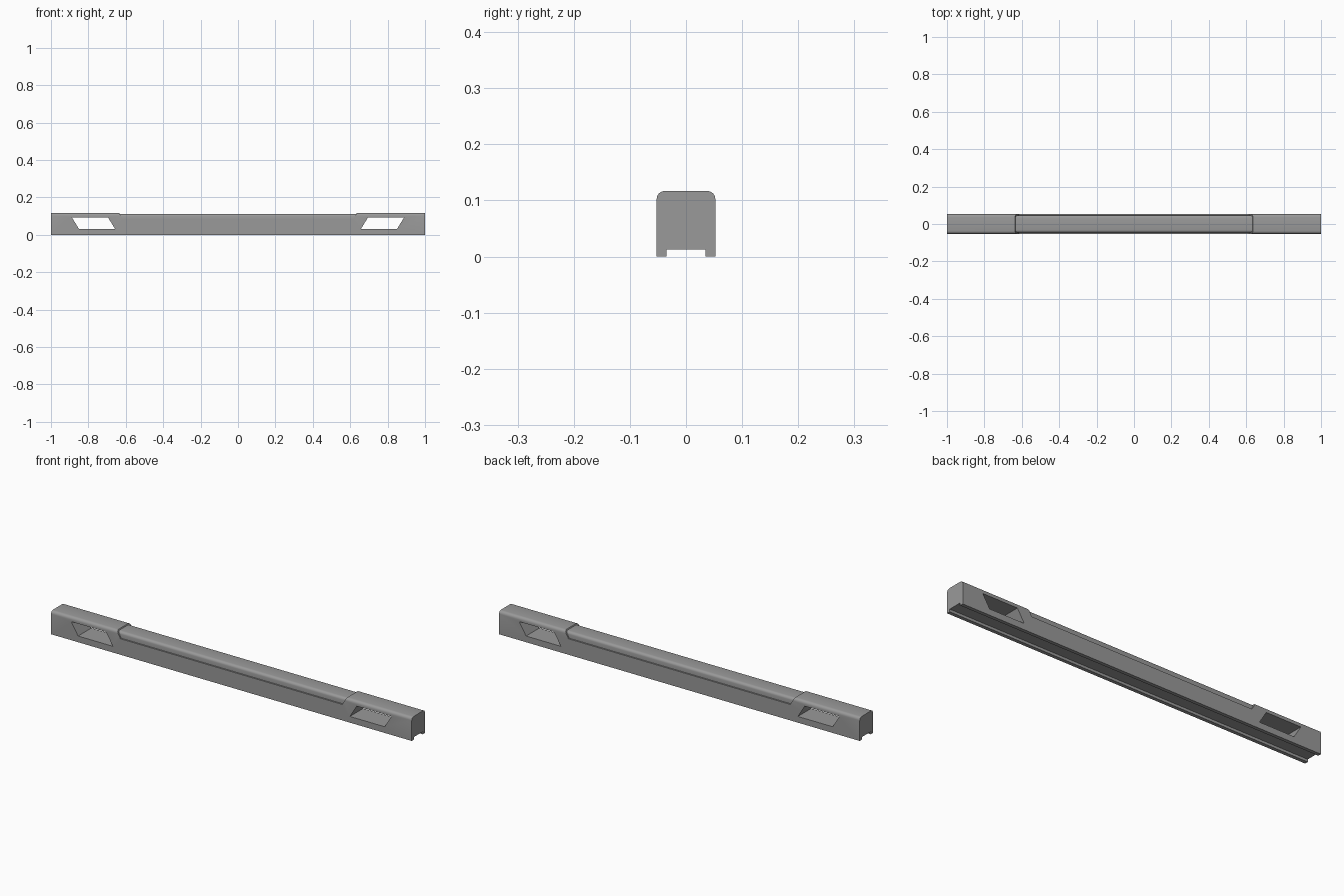
import bpy, bmesh, math

if "Cube" in bpy.data.objects:
    bpy.data.objects.remove(bpy.data.objects["Cube"])

HALF_W = 0.0525
TOP = 0.117


def prism(name, pts, lo, hi, axis):
    """Extrude a 2D profile: axis 'X' takes (y, z) points, axis 'Y' takes (x, z) points."""
    bm = bmesh.new()
    place = (lambda a, b, t: (t, a, b)) if axis == 'X' else (lambda a, b, t: (a, t, b))
    rings = [[bm.verts.new(place(a, b, t)) for a, b in pts] for t in (lo, hi)]
    n = len(pts)
    bm.faces.new(rings[0])
    bm.faces.new(rings[1])
    for i in range(n):
        j = (i + 1) % n
        bm.faces.new((rings[0][i], rings[0][j], rings[1][j], rings[1][i]))
    bmesh.ops.recalc_face_normals(bm, faces=bm.faces)
    mesh = bpy.data.meshes.new(name)
    bm.to_mesh(mesh)
    bm.free()
    mesh.materials.append(dark_grey)
    obj = bpy.data.objects.new(name, mesh)
    bpy.context.collection.objects.link(obj)
    return obj


def rounded_top(w, top, r, steps=4):
    """Points over the top of a profile, from the right side to the left side."""
    arc = []
    for i in range(steps + 1):
        a = math.pi / 2 * i / steps
        arc.append((w - r + r * math.cos(a), top - r + r * math.sin(a)))
    return arc + [(-y, z) for y, z in reversed(arc)]


def combine(target, other, operation):
    mod = target.modifiers.new(operation, 'BOOLEAN')
    mod.operation = operation
    mod.solver = 'EXACT'
    mod.object = other
    bpy.context.view_layer.objects.active = target
    bpy.ops.object.modifier_apply(modifier=mod.name)
    bpy.data.objects.remove(other, do_unlink=True)


dark_grey = bpy.data.materials.new("dark_grey")
dark_grey.diffuse_color = (0.32, 0.32, 0.32, 1)
dark_grey.use_nodes = True
dark_grey.node_tree.nodes["Principled BSDF"].inputs["Base Color"].default_value = dark_grey.diffuse_color

# Main bar with rounded top corners and a slot along the underside
slot = [(-HALF_W, 0), (-0.035, 0), (-0.035, 0.013), (0.035, 0.013), (0.035, 0), (HALF_W, 0)]
rail = prism("rail_handle", slot + rounded_top(HALF_W, TOP, 0.015), -1, 1, 'X')

# Long recess with slanted ends, refilled by a slightly slimmer grip
recess = [(-0.615, 0.08), (0.615, 0.08), (0.643, 0.13), (-0.643, 0.13)]
combine(rail, prism("recess_cutter", recess, -0.1, 0.1, 'Y'), 'DIFFERENCE')
grip = [(-0.0455, 0.05), (0.0455, 0.05)] + rounded_top(0.0455, 0.112, 0.013)
combine(rail, prism("grip_core", grip, -0.645, 0.645, 'X'), 'UNION')

# Slanted windows through both ends
for s in (-1, 1):
    window = [(s * x, z) for x, z in ((0.657, 0.031), (0.85, 0.031), (0.888, 0.093), (0.695, 0.093))]
    combine(rail, prism("window_cutter", window, -0.1, 0.1, 'Y'), 'DIFFERENCE')

# Smooth the rounded corners only
bpy.ops.object.select_all(action='DESELECT')
rail.select_set(True)
bpy.context.view_layer.objects.active = rail
bpy.ops.object.shade_smooth_by_angle(angle=math.radians(25))
